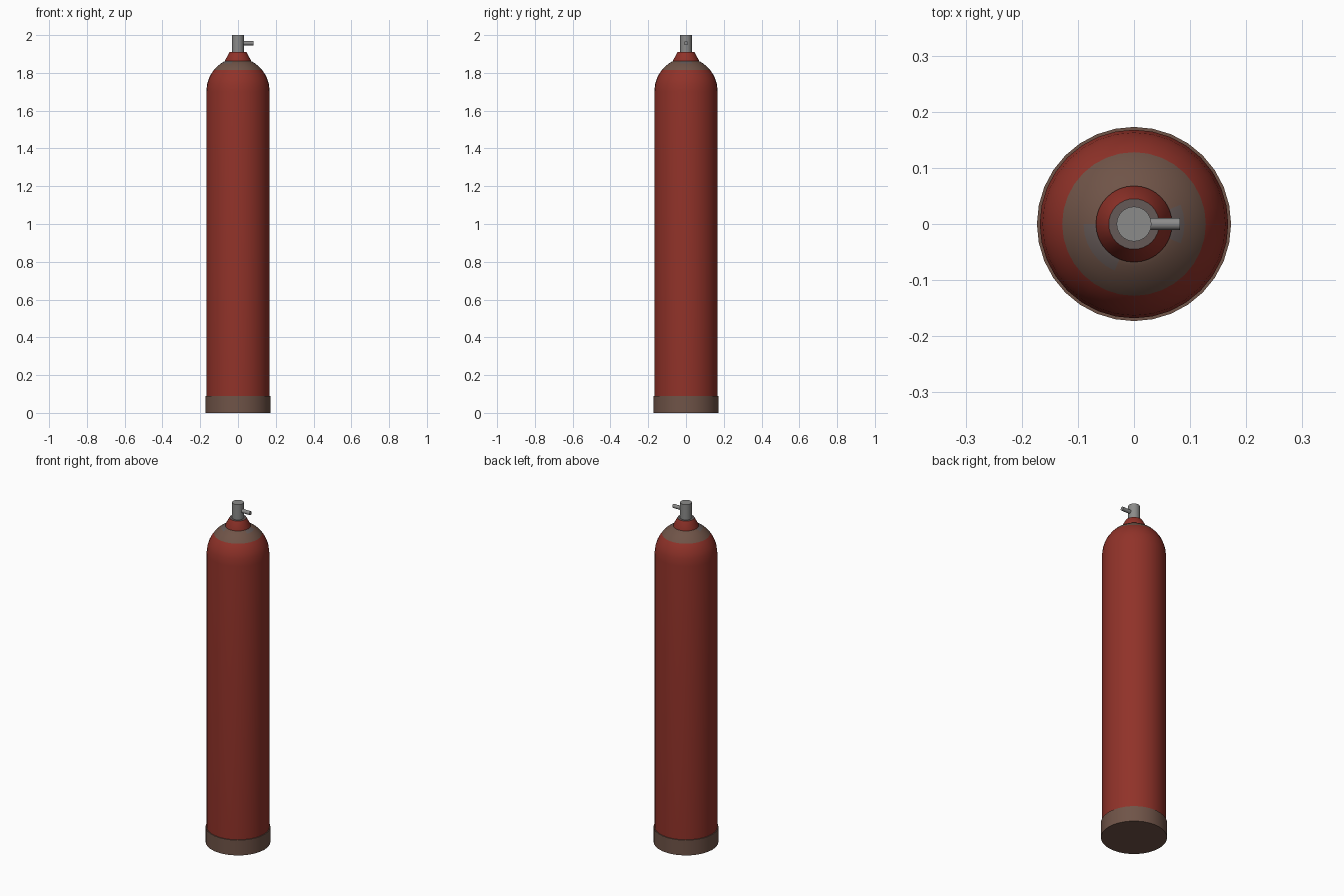
import bpy, math
from mathutils import Vector

if "Cube" in bpy.data.objects:
    bpy.data.objects.remove(bpy.data.objects["Cube"])

def mat(name, c):
    m = bpy.data.materials.new(name)
    m.diffuse_color = (*c, 1)
    m.use_nodes = True
    m.node_tree.nodes["Principled BSDF"].inputs["Base Color"].default_value = m.diffuse_color
    return m

RED = mat("cylinder red", (0.28, 0.032, 0.022))
BROWN = mat("worn brown", (0.16, 0.088, 0.064))
GREY = mat("valve grey", (0.26, 0.26, 0.255))
WORN = mat("scuffed grey", (0.13, 0.10, 0.095))

def lathe(name, profile, mats, rule=None, n=32):
    """Revolve (radius, z) points around z; zero radius ends close to a point."""
    verts, rings, faces = [], [], []
    for r, z in profile:
        if r == 0:
            rings.append([len(verts)] * n)
            verts.append((0, 0, z))
        else:
            rings.append(list(range(len(verts), len(verts) + n)))
            verts += [(r * math.cos(2 * math.pi * i / n),
                       r * math.sin(2 * math.pi * i / n), z) for i in range(n)]
    for a, b in zip(rings, rings[1:]):
        for i in range(n):
            j = (i + 1) % n
            faces.append(list(dict.fromkeys((a[i], a[j], b[j], b[i]))))
    me = bpy.data.meshes.new(name)
    me.from_pydata(verts, [], faces)
    for m in mats:
        me.materials.append(m)
    if rule:
        for p in me.polygons:
            p.material_index = rule(p.center)
    ob = bpy.data.objects.new(name, me)
    bpy.context.collection.objects.link(ob)
    bpy.ops.object.select_all(action='DESELECT')
    ob.select_set(True)
    bpy.context.view_layer.objects.active = ob
    bpy.ops.object.shade_smooth_by_angle(angle=math.radians(35))
    return ob

# Tank body: straight wall, elliptical dome with a worn band and two scuffs
def body_rule(c):
    r = math.hypot(c.x, c.y)
    if c.z < 1.75 or r > 0.128:
        return 0
    a = math.degrees(math.atan2(c.y, c.x)) % 360
    if r < 0.09 and (180 < a < 245 or a > 338 or a < 18):
        return 2
    return 1

dome_radii = (0.163, 0.155, 0.143, 0.128, 0.11, 0.09, 0.075, 0.06)
dome = [(r, 1.70 + 0.178 * math.sqrt(1 - (r / 0.168) ** 2)) for r in dome_radii]
lathe("tank_body", [(0, 0.02), (0.168, 0.02), (0.168, 1.70)] + dome + [(0, 1.87)],
      [RED, BROWN, WORN], body_rule)

# Foot ring
lathe("foot_ring", [(0, 0), (0.173, 0), (0.173, 0.09), (0.167, 0.09)], [BROWN])

# Neck collar with a grey top face
lathe("neck_collar", [(0.068, 1.855), (0.068, 1.867), (0.045, 1.91), (0, 1.91)],
      [RED, WORN], lambda c: 1 if c.z > 1.909 else 0)

# Valve stem
lathe("valve_stem", [(0, 1.905), (0.031, 1.905), (0.031, 2.0), (0, 2.0)], [GREY])

# Side outlet pointing along +x
outlet = lathe("valve_outlet", [(0, 0), (0.011, 0), (0.011, 0.062), (0, 0.062)], [GREY], n=12)
outlet.rotation_euler = (0, math.pi / 2, 0)
outlet.location = Vector((0.02, 0, 1.957))
